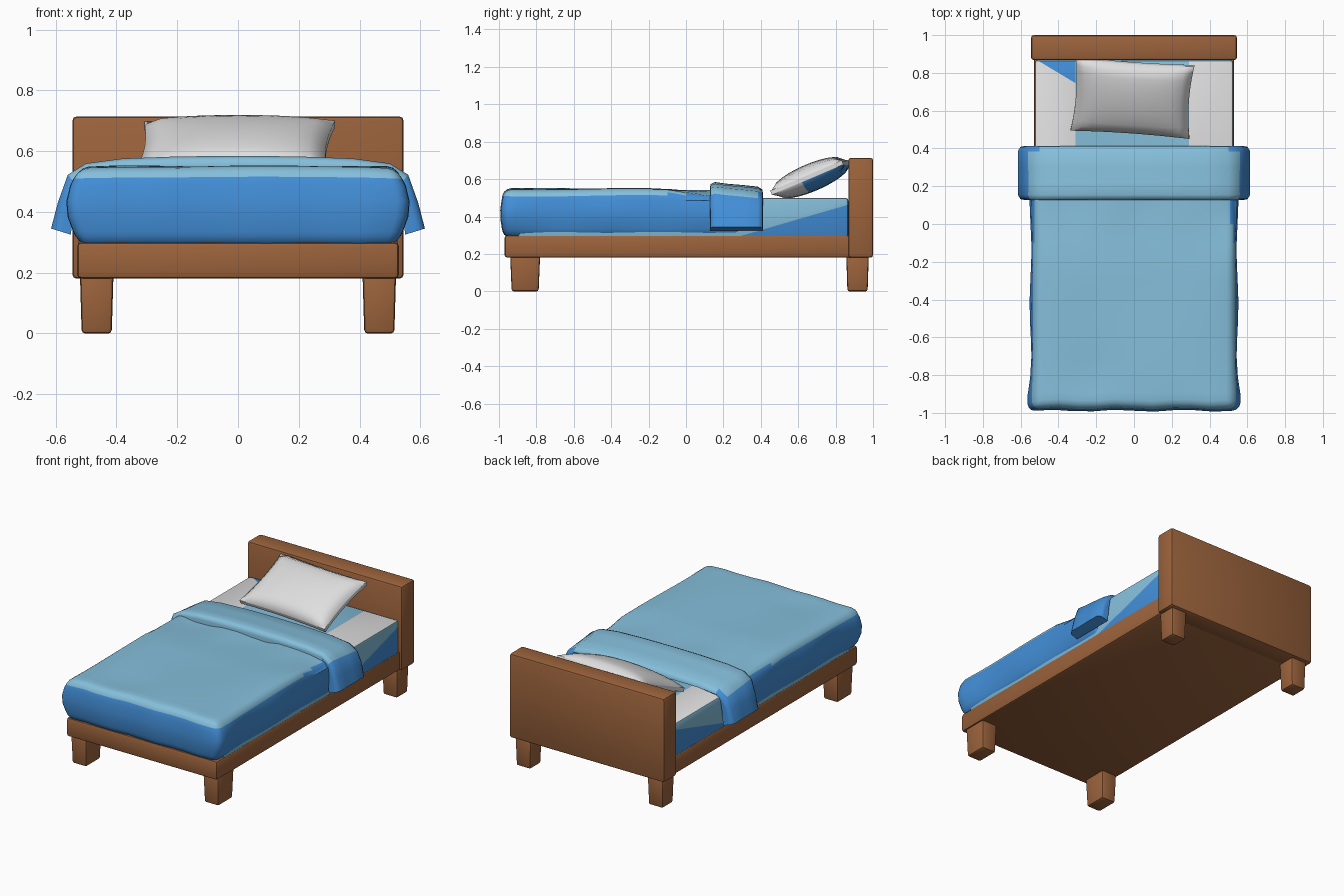
import bpy, bmesh, math
from mathutils import Matrix, Vector

if "Cube" in bpy.data.objects:
    bpy.data.objects.remove(bpy.data.objects["Cube"])


def material(name, rgb):
    m = bpy.data.materials.new(name)
    m.diffuse_color = (*rgb, 1)
    m.use_nodes = True
    m.node_tree.nodes["Principled BSDF"].inputs["Base Color"].default_value = m.diffuse_color
    return m


WOOD = material("brown wood", (0.33, 0.125, 0.045))
LIGHT = material("light blue cloth", (0.235, 0.52, 0.71))
BLUE = material("blue cloth", (0.056, 0.275, 0.69))
WHITE = material("white linen", (0.74, 0.74, 0.74))


def finish(bm, name, mats, rule=None, angle=40):
    bmesh.ops.recalc_face_normals(bm, faces=bm.faces[:])
    bm.normal_update()
    if rule:
        for f in bm.faces:
            f.material_index = rule(f.calc_center_median(), f.normal)
    me = bpy.data.meshes.new(name)
    bm.to_mesh(me)
    bm.free()
    for m in mats:
        me.materials.append(m)
    me.shade_smooth()
    me.set_sharp_from_angle(angle=math.radians(angle))
    ob = bpy.data.objects.new(name, me)
    bpy.context.collection.objects.link(ob)
    return ob


def cut(bm, co, no):
    bmesh.ops.bisect_plane(bm, geom=bm.verts[:] + bm.edges[:] + bm.faces[:],
                           plane_co=co, plane_no=no)


def box(name, lo, hi, bevel, mats, planes=(), warp=None, rule=None, seg=2):
    """Bevelled box, sliced by planes, then warped and coloured by rule."""
    lo, hi = Vector(lo), Vector(hi)
    bm = bmesh.new()
    size = hi - lo
    bmesh.ops.create_cube(bm, size=1, matrix=Matrix.Translation((lo + hi) / 2)
                          @ Matrix.Diagonal((*size, 1)))
    bmesh.ops.bevel(bm, geom=bm.edges[:], offset=bevel, segments=seg,
                    profile=0.5, affect='EDGES')
    for co, no in planes:
        cut(bm, co, no)
    if warp:
        for v in bm.verts:
            v.co = warp(v.co.copy())
    return finish(bm, name, mats, rule)


# Wooden frame and headboard
box("bed_frame", (-0.53, -0.97, 0.18), (0.53, 0.9, 0.30), 0.015, [WOOD])
box("headboard", (-0.545, 0.868, 0.18), (0.545, 1.0, 0.714), 0.014, [WOOD])

# Four tapered legs
for label, y0, y1 in (("front", -0.94, -0.78), ("back", 0.857, 0.977)):
    for side, s in (("left", -1), ("right", 1)):
        c = Vector((s * 0.465, (y0 + y1) / 2, 0))

        def taper(p, c=c):
            k = 0.9 + 0.1 * min(1, p.z / 0.18)
            return Vector((c.x + (p.x - c.x) * k, c.y + (p.y - c.y) * k, p.z))
        box(f"{label}_{side}_leg", (c.x - 0.055, y0, 0), (c.x + 0.055, y1, 0.2),
            0.012, [WOOD], warp=taper)


# Mattress: white top corners, blue sheet centre, slanted two-tone sides
def side_line(p):
    return 0.33 + (p.y - 0.41) * 0.29


def corner_line(p):
    return 0.86 - (p.x + 0.5) * 0.6


def mattress_rule(c, n):
    if n.z > 0.5:
        if c.x < -0.31 and c.y > corner_line(c):
            return 2
        return 1 if -0.31 < c.x < 0.29 else 0
    return 1 if c.z > side_line(c) else 2


box("mattress", (-0.525, -0.9, 0.28), (0.525, 0.868, 0.50), 0.015,
    [WHITE, LIGHT, BLUE],
    [((-0.31, 0, 0), (1, 0, 0)), ((0.29, 0, 0), (1, 0, 0)),
     ((0, 0.41, 0.33), (0, -0.29, 1)), ((-0.5, 0.86, 0), (0.6, 1, 0))],
    rule=mattress_rule)


# Blanket: puffy sides, soft dents on top, light top and blue sides
def blanket_warp(p):
    t = (p.z - 0.285) / 0.26
    puff = math.sin(math.pi * min(1, max(0, t)))
    foot = max(0, 1 - abs(p.y + 0.9) / 0.15)
    k = (0.515 + (0.028 + 0.015 * foot) * puff + 0.01 * t) / 0.53
    q = Vector((p.x * k, p.y, p.z))
    if p.y < -0.8:
        q.y -= 0.022 * puff - 0.008 + 0.005 * math.sin(p.x * 19)
    if t > 0.8:
        q.z += 0.004 * math.sin(p.x * 7 + 1) * math.sin(p.y * 6) - 0.008 * (p.y > -0.1)
        q.z -= 0.03 * max(0, abs(p.x) - 0.42) - 0.004
        # creases running out from the fold, and a pucker near the foot
        q.z -= 0.02 * max(0, 1 - abs(p.y - 0.1) / 0.2) * max(0, math.sin(p.x * 15 + 0.6))
        q.z -= 0.012 * max(0, 1 - math.hypot(p.x + 0.22, p.y + 0.8) / 0.15)
    else:
        q.x += 0.005 * math.sin(p.y * 11) * (1 if p.x > 0 else -1) * puff
    return q


slices = [((i * 0.1, 0, 0), (1, 0, 0)) for i in range(-4, 5)]
slices += [((0, -0.9 + i * 0.1, 0), (0, 1, 0)) for i in range(12)]
slices += [((0, 0, 0.285 + i * 0.05), (0, 0, 1)) for i in range(1, 5)]
box("blanket", (-0.53, -0.975, 0.285), (0.53, 0.30, 0.545), 0.035, [LIGHT, BLUE],
    slices, blanket_warp,
    lambda c, n: 0 if c.z > 0.513 and n.z > 0.2 else 1, seg=3)

# Turned-back blanket fold draped over both sides
outer = [(0, 0.587), (0.2, 0.585), (0.38, 0.578), (0.5, 0.562), (0.56, 0.525),
         (0.593, 0.43), (0.615, 0.345)]
inner = [(0, 0.52), (0.2, 0.52), (0.38, 0.52), (0.5, 0.51), (0.53, 0.48),
         (0.54, 0.42), (0.55, 0.325)]


def both_sides(half):
    return [(-x, z) for x, z in reversed(half[1:])] + half


def fold():
    bm = bmesh.new()
    rings = []
    o, n = both_sides(outer), both_sides(inner)
    for y, k in ((0.128, 0.5), (0.132, 0.2), (0.155, 0), (0.22, 0.03), (0.3, 0),
                 (0.385, 0), (0.408, 0.2), (0.412, 0.5)):
        dz = -0.03 * (y - 0.13) / 0.28
        ring = []
        for (ox, oz), (ix, iz) in zip(o, n):
            drop = dz if oz > 0.5 else 0
            ring.append((ox + (ix - ox) * k, y, oz + (iz - oz) * k + drop))
        for (ix, iz) in reversed(n):
            ring.append((ix, y, iz))
        rings.append([bm.verts.new(p) for p in ring])
    m = len(rings[0])
    for a, b in zip(rings, rings[1:]):
        for i in range(m):
            j = (i + 1) % m
            bm.faces.new((a[i], a[j], b[j], b[i]))
    for r in (rings[0], rings[-1]):
        for i in range(m // 2 - 1):
            bm.faces.new((r[i], r[i + 1], r[m - 2 - i], r[m - 1 - i]))
    finish(bm, "blanket_fold", [LIGHT, BLUE],
           lambda c, nn: 0 if abs(c.x) < 0.55 and c.z > 0.515 else 1, 60)


fold()


# Pillow: puffed cushion with pinched corners leaning on the headboard
def pillow():
    bm = bmesh.new()
    bmesh.ops.create_cube(bm, size=2)
    bmesh.ops.subdivide_edges(bm, edges=bm.edges[:], cuts=11, use_grid_fill=True)
    place = (Matrix.Translation((-0.008, 0.668, 0.608))
             @ Matrix.Rotation(math.radians(-4), 4, 'Z')
             @ Matrix.Rotation(math.radians(23), 4, 'X'))
    for v in bm.verts:
        u, w, s = v.co
        puff = max(0, (1 - u * u) * (1 - w * w)) ** 0.42
        x = 0.315 * u * (1 - 0.05 * (1 - w * w))
        y = 0.208 * w * (1 - 0.04 * (1 - u * u))
        v.co = place @ Vector((x, y, s * (0.012 + 0.062 * puff)))
    finish(bm, "pillow", [WHITE, BLUE],
           lambda c, n: 1 if n.z < -0.3 and c.y > 0.64 else 0, 70)


pillow()
